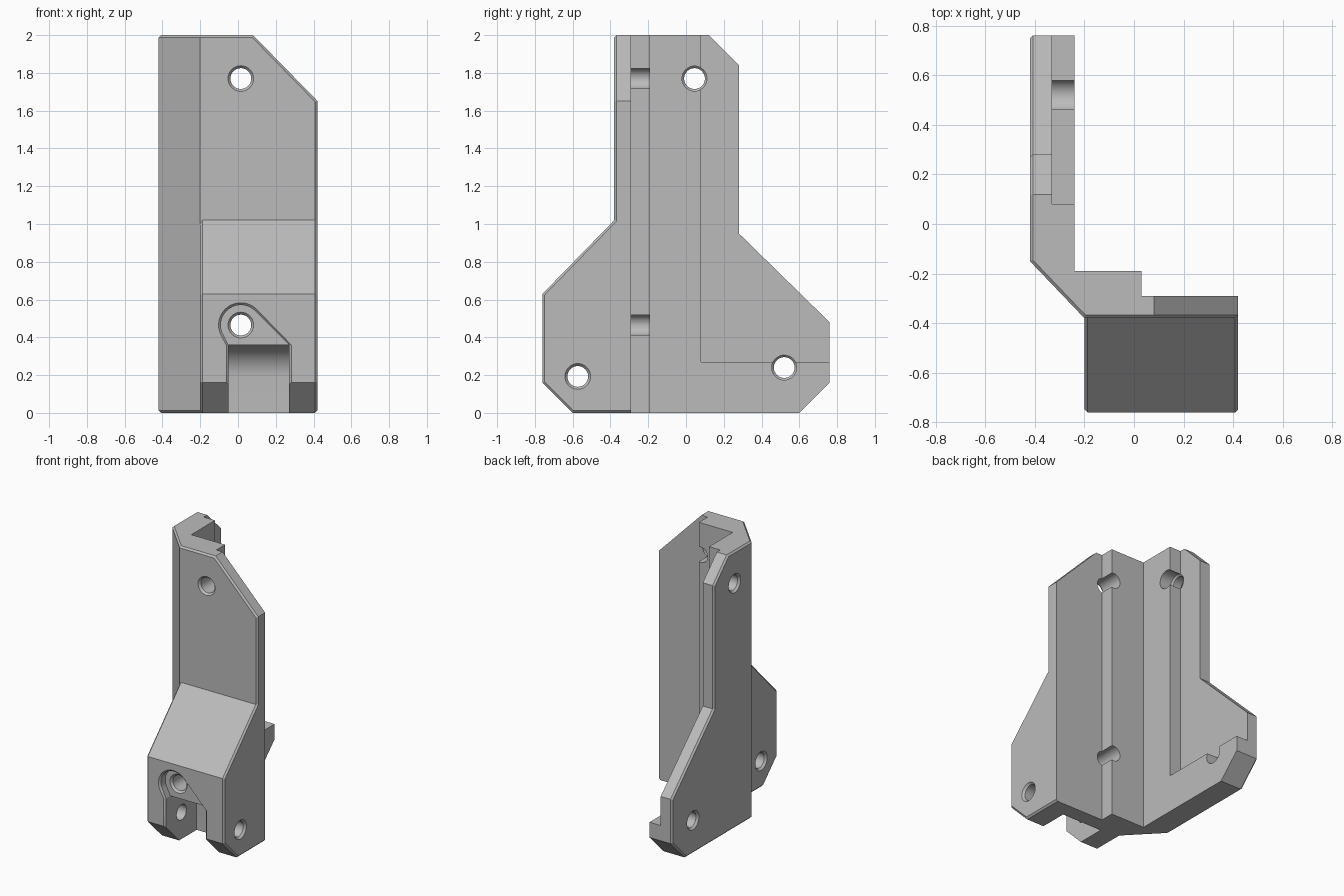
import bpy, bmesh, math

if "Cube" in bpy.data.objects:
    bpy.data.objects.remove(bpy.data.objects["Cube"], do_unlink=True)

grey = bpy.data.materials.new("plain grey")
grey.use_nodes = True
grey.diffuse_color = (0.5, 0.5, 0.5, 1)
grey.node_tree.nodes["Principled BSDF"].inputs["Base Color"].default_value = (0.5, 0.5, 0.5, 1)


def solid(name, axis, sections):
    """Loft matching outlines, each given as (position along axis, points)."""
    place = {"x": lambda p, a, b: (p, a, b),
             "y": lambda p, a, b: (a, p, b),
             "z": lambda p, a, b: (a, b, p)}[axis]
    bm = bmesh.new()
    loops = [[bm.verts.new(place(p, a, b)) for a, b in pts] for p, pts in sections]
    n = len(loops[0])
    for lo, hi in zip(loops, loops[1:]):
        for i in range(n):
            j = (i + 1) % n
            bm.faces.new((lo[i], lo[j], hi[j], hi[i]))
    bm.faces.new(loops[0])
    bm.faces.new(loops[-1])
    bmesh.ops.recalc_face_normals(bm, faces=bm.faces)
    mesh = bpy.data.meshes.new(name)
    bm.to_mesh(mesh)
    bm.free()
    mesh.materials.append(grey)
    obj = bpy.data.objects.new(name, mesh)
    bpy.context.scene.collection.objects.link(obj)
    return obj


def prism(name, axis, start, end, pts):
    return solid(name, axis, [(start, pts), (end, pts)])


def arc(ca, cb, r, start, end, steps):
    angles = [math.radians(start + (end - start) * i / steps) for i in range(steps + 1)]
    return [(ca + r * math.cos(t), cb + r * math.sin(t)) for t in angles]


def hole(name, axis, ca, cb, steps):
    """Round cutter whose radius changes along its axis."""
    return solid(name, axis, [(p, arc(ca, cb, r, 0, 360, 40)[:-1]) for p, r in steps])


def combine(obj, cutter, operation="DIFFERENCE"):
    cutter.hide_render = True
    mod = obj.modifiers.new("cut", "BOOLEAN")
    mod.operation, mod.solver, mod.object = operation, "EXACT", cutter
    bpy.ops.object.select_all(action="DESELECT")
    bpy.context.view_layer.objects.active = obj
    obj.select_set(True)
    bpy.ops.object.modifier_apply(modifier=mod.name)
    bpy.data.objects.remove(cutter, do_unlink=True)


# Bracket body: floor plan crossed with the side profile
body = prism("corner_bracket", "z", -0.1, 2.1, [
    (-0.42, 0.9), (-0.42, -0.15), (-0.2, -0.38), (-0.2, -0.9), (0.42, -0.9),
    (0.42, -0.29), (0.03, -0.29), (0.03, -0.19), (-0.24, -0.19), (-0.24, 0.9)])
combine(body, prism("side_profile", "x", -0.5, 0.5, [
    (-0.38, 2), (0.12, 2), (0.28, 1.84), (0.28, 0.95), (0.76, 0.48), (0.76, 0.16),
    (0.6, 0), (-0.6, 0), (-0.76, 0.16), (-0.76, 0.63), (-0.38, 1.02)]), "INTERSECT")

# Sloping top corner of the front plate
combine(body, prism("corner_cut", "y", -1, 0, [(0.07, 2.01), (0.5, 1.57), (0.5, 2.01)]))

# Fine chamfer on the outer square edges
bm = bmesh.new()
bm.from_mesh(body.data)
bmesh.ops.remove_doubles(bm, verts=bm.verts, dist=0.0005)
bmesh.ops.dissolve_limit(bm, angle_limit=0.01, verts=bm.verts, edges=bm.edges)
bmesh.ops.recalc_face_normals(bm, faces=bm.faces)


def is_outer(edge):
    mid = (edge.verts[0].co + edge.verts[1].co) / 2
    outside = mid.x < -0.41 or mid.y < -0.375 or mid.x + mid.y < -0.56
    return (outside and len(edge.link_faces) == 2 and edge.is_convex
            and edge.calc_face_angle() > 1.2)


bmesh.ops.bevel(bm, geom=[e for e in bm.edges if is_outer(e)], offset=0.012,
                segments=1, profile=0.5, affect="EDGES", clamp_overlap=True)
bm.to_mesh(body.data)
bm.free()

# Thinned area inside the side plate
combine(body, prism("recess", "x", -0.33, 0, [(0.08, 0.27), (0.9, 0.27), (0.9, 2.1), (0.08, 2.1)]))

# Hinge slot with a rounded inner top
combine(body, prism("hinge_slot", "x", -0.05, 0.27,
                    [(-0.9, 0.36)] + arc(-0.57, 0.19, 0.17, 90, 0, 14) + [(-0.4, -0.1), (-0.9, -0.1)]))


# Shallow teardrop pocket above the slot, flared at the front
def pocket(grow):
    left, right = -0.05 - grow, 0.27 + grow
    return ([(right, -0.1), (right, 0.36)] + arc(0.015, 0.465, 0.106 + grow, 45, 209, 24)
            + [(left, 0.36), (left, -0.1)])


combine(body, solid("pocket", "y", [(-0.8, pocket(0.012)), (-0.76, pocket(0.012)),
                                    (-0.748, pocket(0)), (-0.7, pocket(0))]))

# Screw holes, countersunk at the outer faces
SMALL, WIDE = 0.055, 0.068
for z, face, start in ((1.77, -0.38, -0.5), (0.465, -0.7, -0.73)):
    combine(body, hole("front_hole", "y", 0.015, z,
                       [(start, WIDE), (face, WIDE), (face + 0.015, SMALL), (-0.1, SMALL)]))
for y, z in ((0.045, 1.77), (0.52, 0.24)):
    combine(body, hole("side_hole", "x", y, z,
                       [(-0.5, WIDE), (-0.42, WIDE), (-0.405, SMALL),
                        (-0.342, SMALL), (-0.33, 0.066), (-0.1, 0.066)]))
combine(body, hole("hinge_hole", "x", -0.573, 0.193,
                   [(-0.3, WIDE), (-0.2, WIDE), (-0.185, SMALL),
                    (0.405, SMALL), (0.42, WIDE), (0.5, WIDE)]))

bpy.ops.object.shade_smooth_by_angle(angle=math.radians(25))
